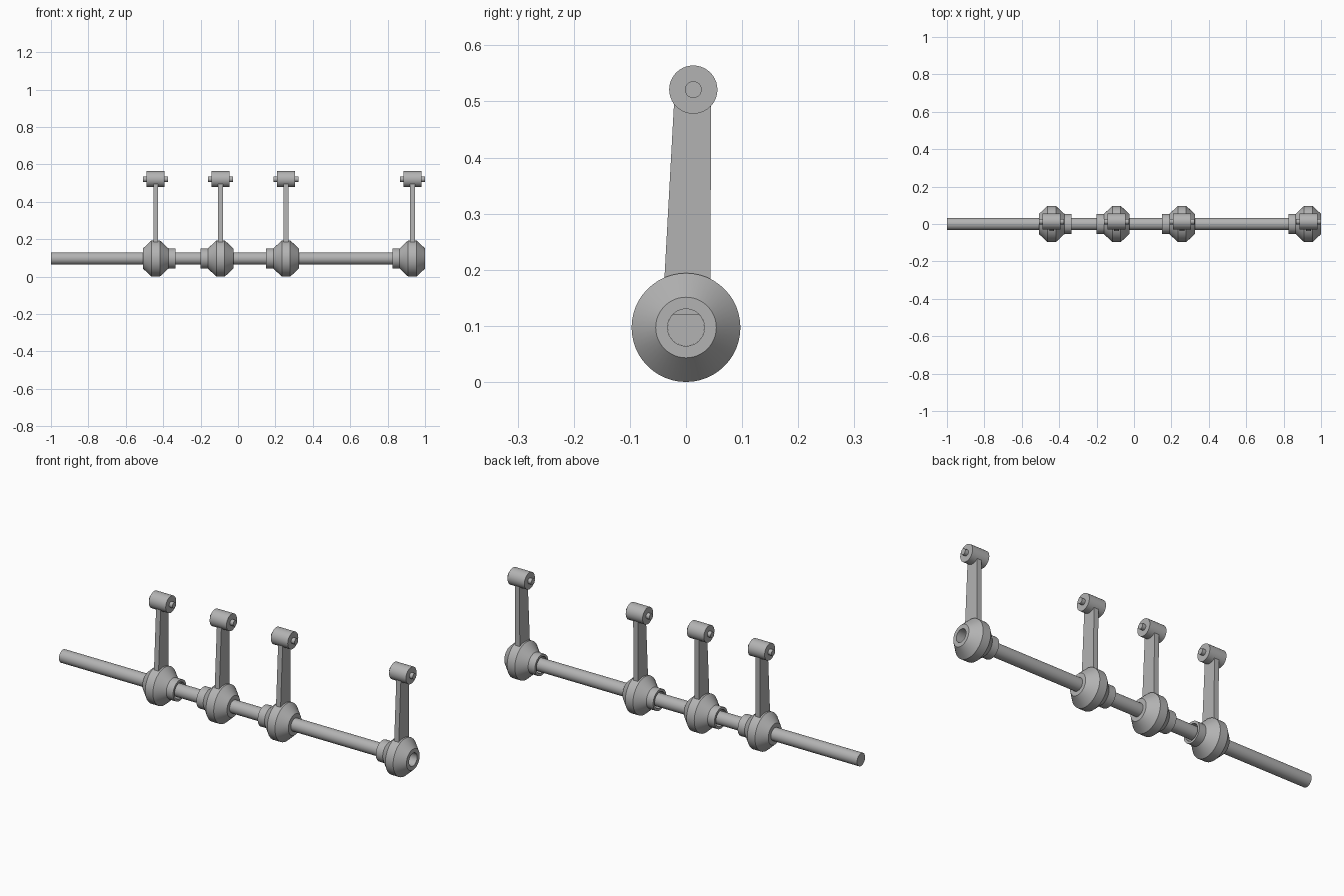
import bpy
import bmesh
import math
from mathutils import Vector

cube = bpy.data.objects.get("Cube")
if cube:
    bpy.data.objects.remove(cube, do_unlink=True)

steel = bpy.data.materials.new("plain_grey")
steel.use_nodes = True
GREY = (0.45, 0.45, 0.45, 1)
steel.diffuse_color = GREY
steel.node_tree.nodes["Principled BSDF"].inputs["Base Color"].default_value = GREY

AXIS_Z = 0.097      # shaft height and hub radius
SHAFT_R = 0.033
PIN_Y, PIN_Z = 0.013, 0.521


def finish(name, bm, location):
    """Turn a bmesh into a shaded object."""
    bmesh.ops.recalc_face_normals(bm, faces=bm.faces)
    mesh = bpy.data.meshes.new(name)
    bm.to_mesh(mesh)
    bm.free()
    mesh.materials.append(steel)
    obj = bpy.data.objects.new(name, mesh)
    obj.location = location
    bpy.context.collection.objects.link(obj)
    bpy.ops.object.select_all(action='DESELECT')
    obj.select_set(True)
    bpy.context.view_layer.objects.active = obj
    bpy.ops.object.shade_smooth_by_angle(angle=math.radians(28))
    return obj


def lathe(name, profile, location, steps, closed=False):
    """Spin (x, radius) points around the x axis."""
    bm = bmesh.new()
    verts = [bm.verts.new((x, 0, r)) for x, r in profile]
    pairs = list(zip(verts, verts[1:]))
    if closed:
        pairs.append((verts[-1], verts[0]))
    edges = [bm.edges.new(p) for p in pairs]
    bmesh.ops.spin(bm, geom=verts + edges, cent=(0, 0, 0), axis=(1, 0, 0),
                   angle=math.tau, steps=steps, use_duplicate=False)
    bmesh.ops.remove_doubles(bm, verts=bm.verts, dist=1e-5)
    return finish(name, bm, location)


def rod(name, x0, x1, radius, location, steps):
    return lathe(name, [(x0, 0), (x0, radius), (x1, radius), (x1, 0)], location, steps)


def plate(name, outline, half, location):
    """Extrude a (y, z) outline along x."""
    bm = bmesh.new()
    face = bm.faces.new([bm.verts.new((-half, y, z)) for y, z in outline])
    out = bmesh.ops.extrude_face_region(bm, geom=[face])
    moved = [v for v in out["geom"] if isinstance(v, bmesh.types.BMVert)]
    bmesh.ops.translate(bm, verts=moved, vec=Vector((2 * half, 0, 0)))
    return finish(name, bm, location)


# Long shaft, stopping inside the end hub
rod("shaft", -1, 0.93, SHAFT_R, (0, 0, AXIS_Z), 24)

# Double-cone hub with a collar on one side and a stepped bore
HUB = [(-0.068, SHAFT_R), (-0.068, 0.054), (-0.022, AXIS_Z), (0.022, AXIS_Z),
       (0.068, 0.054), (0.107, 0.054), (0.107, 0.042), (0.05, 0.042), (0.05, SHAFT_R)]
ARM = [(-0.042, 0.12), (0.043, 0.12), (0.045, PIN_Z), (-0.02, PIN_Z)]

# Levers: position along the shaft and the side the collar points to
for i, (x, side) in enumerate([(-0.44, 1), (-0.093, -1), (0.257, -1), (0.932, -1)], 1):
    lathe(f"hub_{i}", [(side * px, r) for px, r in HUB], (x, 0, AXIS_Z), 48, closed=True)
    plate(f"lever_arm_{i}", ARM, 0.013, (x, 0, 0))
    rod(f"lever_boss_{i}", -0.048, 0.048, 0.043, (x, PIN_Y, PIN_Z), 40)
    rod(f"lever_pin_{i}", -0.067, 0.067, 0.015, (x, PIN_Y, PIN_Z), 24)
